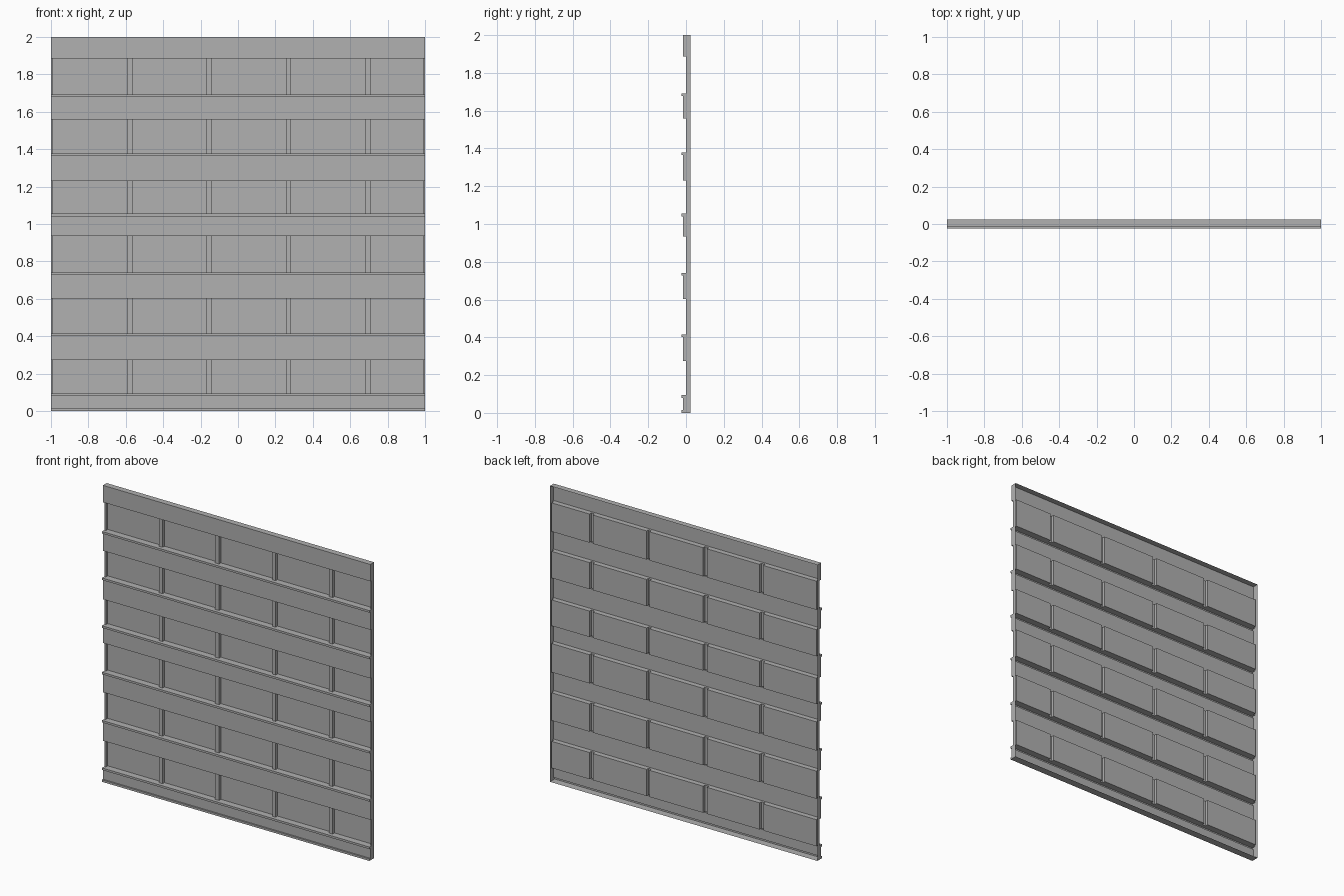
import bpy

if "Cube" in bpy.data.objects:
    bpy.data.objects.remove(bpy.data.objects["Cube"])

BACK, RAIL, LIP, PANEL = 0.025, -0.015, -0.025, 0.02   # y depths (batten fronts at y = 0)
LIP_H = 0.014
# bottom and top of each row of recessed panels
ROWS = [(0.094, 0.274), (0.415, 0.602), (0.741, 0.935),
        (1.055, 1.230), (1.378, 1.558), (1.692, 1.886)]
# x ranges of the end stiles and battens
STILES = [(-1, -0.988), (-0.592, -0.564), (-0.171, -0.142),
          (0.259, 0.281), (0.682, 0.708), (0.99, 1)]

# dark grey sheet
grey = bpy.data.materials.new("dark_grey")
grey.diffuse_color = (0.44, 0.44, 0.44, 1)
grey.use_nodes = True
grey.node_tree.nodes["Principled BSDF"].inputs["Base Color"].default_value = grey.diffuse_color


def make(name, faces):
    verts, polys = [], []
    for f in faces:
        polys.append(tuple(range(len(verts), len(verts) + len(f))))
        verts += f
    me = bpy.data.meshes.new(name)
    me.from_pydata(verts, [], polys)
    me.materials.append(grey)
    ob = bpy.data.objects.new(name, me)
    bpy.context.collection.objects.link(ob)


def sweep(path, x0, x1):
    """Sheet swept along x from a (y, z) path."""
    return [[(x0, *a), (x1, *a), (x1, *b), (x0, *b)] for a, b in zip(path, path[1:])]


def rail_path(i):
    lo = ROWS[i - 1][1] if i else 0
    hi = ROWS[i][0] if i < len(ROWS) else 2
    if i == 0:        # base rail with a lip along the ground
        p = [(BACK, lo), (LIP, lo), (LIP, LIP_H), (RAIL, LIP_H)]
    else:
        p = [(0, lo), (RAIL, lo)]
    if i == len(ROWS):  # plain top rail
        return p + [(RAIL, hi), (BACK, hi)]
    return p + [(RAIL, hi - LIP_H), (LIP, hi - LIP_H), (LIP, hi), (0, hi)]


# horizontal folded rails
rails = [rail_path(i) for i in range(len(ROWS) + 1)]
for i, path in enumerate(rails):
    make(f"rail_{i + 1}", sweep(path, -1, 1))

# side walls closing the ends of the sheet, open at the back
for name, x in (("left_side_wall", -1), ("right_side_wall", 1)):
    ends = [[(0, p[0][1])] + p[1:-1] + [(0, p[-1][1])] for p in rails]
    ends.append([(0, 0), (0, 2), (BACK, 2), (BACK, 0)])
    faces = [[(x, *q) for q in poly] for poly in ends]
    if x > 0:
        faces = [f[::-1] for f in faces]
    make(name, faces)

# battens and recessed panel trays between the rails
battens, trays = [], []
for zb, zt in ROWS:
    for x0, x1 in STILES:
        battens += sweep([(0, zb), (0, zt)], x0, x1)
    for (_, x0), (x1, _) in zip(STILES, STILES[1:]):
        trays += sweep([(0, zb), (PANEL, zb), (PANEL, zt), (0, zt)], x0, x1)
        trays.append([(x0, 0, zb), (x0, PANEL, zb), (x0, PANEL, zt), (x0, 0, zt)])
        trays.append([(x1, 0, zb), (x1, 0, zt), (x1, PANEL, zt), (x1, PANEL, zb)])
make("battens", battens)
make("recessed_panels", trays)
